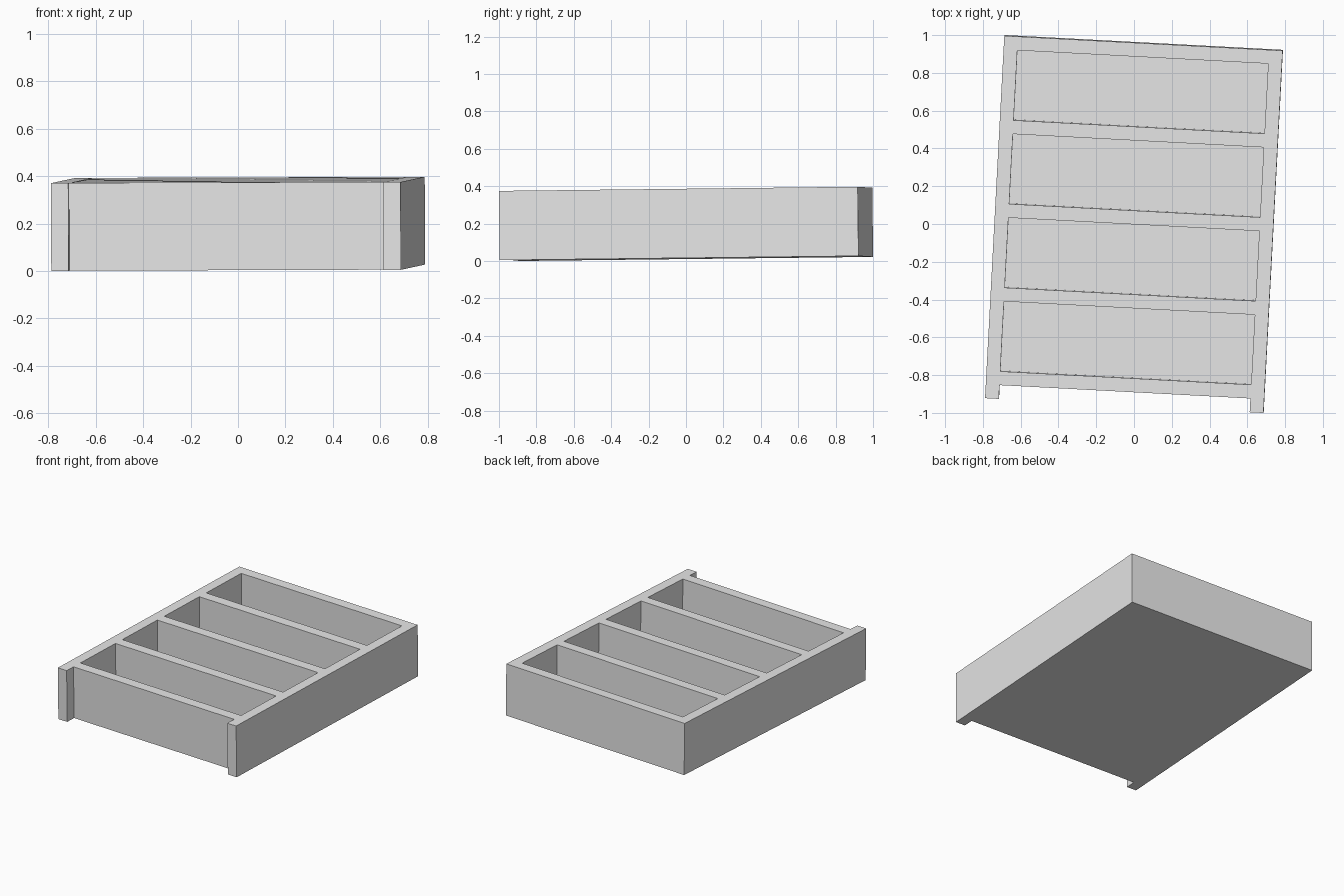
import bpy
import bmesh
from math import radians
from mathutils import Matrix, Vector

cube = bpy.data.objects.get("Cube")
if cube:
    bpy.data.objects.remove(cube, do_unlink=True)

WIDTH, LENGTH, HEIGHT = 1.476, 1.921, 0.37
WALL = 0.073
POCKETS = 4
POCKET = (LENGTH - WALL * (POCKETS + 2)) / POCKETS

# One grey material
grey = bpy.data.materials.new("plain_grey")
grey.use_nodes = True
colour = (0.8, 0.8, 0.8, 1)
grey.diffuse_color = colour
grey.node_tree.nodes["Principled BSDF"].inputs["Base Color"].default_value = colour

# Grid lines of the plan: side walls across, front lips, walls and pockets along
xs = [-WIDTH / 2, -WIDTH / 2 + WALL, WIDTH / 2 - WALL, WIDTH / 2]
ys = [-LENGTH / 2]
for step in [WALL] + [WALL, POCKET] * POCKETS + [WALL]:
    ys.append(ys[-1] + step)

# Footprint, leaving the recess between the two front lips empty
bm = bmesh.new()
grid = [[bm.verts.new((x, y, 0)) for y in ys] for x in xs]
for i in range(len(xs) - 1):
    for j in range(len(ys) - 1):
        if (i, j) != (1, 0):
            bm.faces.new((grid[i][j], grid[i + 1][j], grid[i + 1][j + 1], grid[i][j + 1]))
loose = [v for v in bm.verts if not v.link_faces]
bmesh.ops.delete(bm, geom=loose, context='VERTS')

# Raise the footprint to a solid block
raised = bmesh.ops.extrude_face_region(bm, geom=bm.faces[:], use_keep_orig=True)["geom"]
bmesh.ops.translate(bm, verts=[g for g in raised if isinstance(g, bmesh.types.BMVert)],
                    vec=(0, 0, HEIGHT))

# Sink the four compartments down to the floor
pockets = [g for g in raised if isinstance(g, bmesh.types.BMFace)
           and abs(g.calc_center_median().x) < 0.01 and g.calc_area() > WIDTH * POCKET / 2]
for face in bmesh.ops.extrude_discrete_faces(bm, faces=pockets)["faces"]:
    bmesh.ops.translate(bm, verts=face.verts[:], vec=(0, 0, WALL - HEIGHT))
bmesh.ops.recalc_face_normals(bm, faces=bm.faces[:])

# Slight turn and tilt, then centre it and rest it on the ground
turn = (Matrix.Rotation(radians(-3.04), 4, 'Z') @ Matrix.Rotation(radians(0.66), 4, 'X')
        @ Matrix.Rotation(radians(-0.19), 4, 'Y'))
bm.transform(turn)
low = [min(v.co[k] for v in bm.verts) for k in range(3)]
high = [max(v.co[k] for v in bm.verts) for k in range(3)]
bm.transform(Matrix.Translation(Vector((-(low[0] + high[0]) / 2, -(low[1] + high[1]) / 2, -low[2]))))

mesh = bpy.data.meshes.new("compartment_tray")
bm.to_mesh(mesh)
bm.free()
mesh.materials.append(grey)
tray = bpy.data.objects.new("compartment_tray", mesh)
bpy.context.collection.objects.link(tray)
